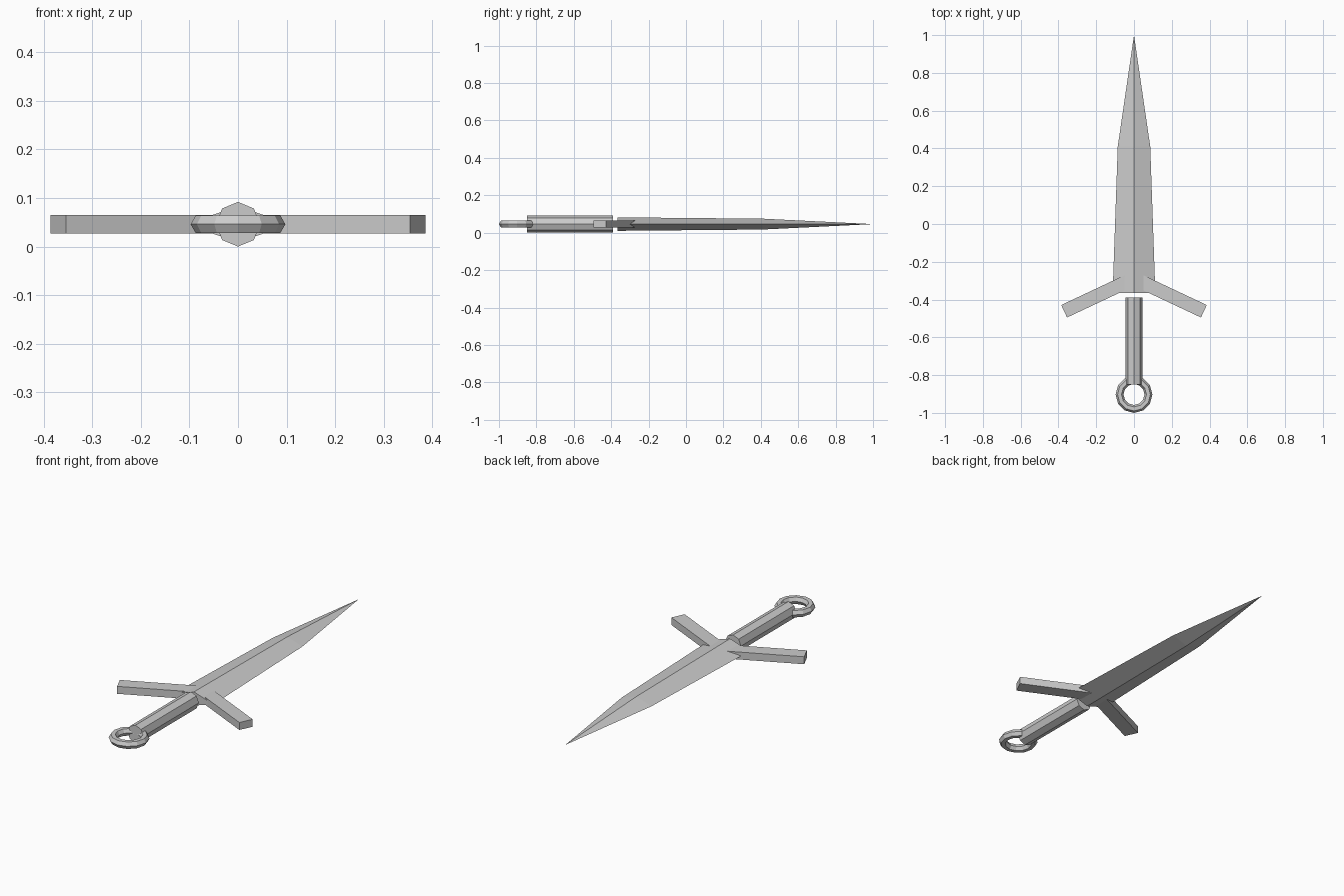
import bpy
import bmesh
from math import radians, cos, sin, pi
from mathutils import Matrix, Vector

cube = bpy.data.objects.get("Cube")
if cube:
    bpy.data.objects.remove(cube, do_unlink=True)

MID = 0.046  # height of the dagger's centre plane

steel = bpy.data.materials.new("grey_steel")
steel.use_nodes = True
steel.diffuse_color = (0.6, 0.6, 0.6, 1)
steel.node_tree.nodes["Principled BSDF"].inputs["Base Color"].default_value = (0.6, 0.6, 0.6, 1)


def add_part(name, bm):
    bmesh.ops.recalc_face_normals(bm, faces=bm.faces)
    mesh = bpy.data.meshes.new(name)
    bm.to_mesh(mesh)
    bm.free()
    mesh.materials.append(steel)
    obj = bpy.data.objects.new(name, mesh)
    bpy.context.collection.objects.link(obj)
    return obj


def bridge(bm, a, b):
    n = len(a)
    for i in range(n):
        bm.faces.new((a[i], a[(i + 1) % n], b[(i + 1) % n], b[i]))


# Blade: diamond sections tapering to a point
bm = bmesh.new()
rings = []
for y, w, h in ((-0.365, 0.113, 0.036), (0.41, 0.086, 0.029)):
    rings.append([bm.verts.new(p) for p in
                  ((w, y, MID), (0, y, MID + h), (-w, y, MID), (0, y, MID - h))])
bridge(bm, *rings)
bm.faces.new(rings[0])
tip = bm.verts.new((0, 1, MID))
for i in range(4):
    bm.faces.new((rings[1][i], rings[1][(i + 1) % 4], tip))
add_part("blade", bm)

# Guard: two square bars swept back towards the grip
for name, side in (("guard_left", 1), ("guard_right", -1)):
    start, end = Vector((side * 0.03, -0.302, MID)), Vector((side * 0.37, -0.462, MID))
    angle = (end - start).xy.angle_signed(Vector((1, 0)))
    bm = bmesh.new()
    bmesh.ops.create_cube(bm, size=1, matrix=Matrix.Translation((start + end) / 2)
                          @ Matrix.Rotation(angle, 4, "Z")
                          @ Matrix.Diagonal(((end - start).length, 0.073, 0.039, 1)))
    add_part(name, bm)

# Grip: octagonal bar with a corner on top
bm = bmesh.new()
bmesh.ops.create_cone(bm, cap_ends=True, segments=8, radius1=MID, radius2=MID, depth=0.46)
top = max(bm.verts, key=lambda v: v.co.x).co
turn = Matrix.Rotation(-math_angle, 4, "Z") if (math_angle := Vector((1, 0)).angle_signed(top.xy)) else Matrix()
bmesh.ops.transform(bm, verts=bm.verts,
                    matrix=Matrix.Translation((0, -0.62, MID)) @ Matrix.Rotation(radians(90), 4, "X"))
add_part("grip", bm)

# Pommel: twelve-sided ring with a hexagonal section
bm = bmesh.new()
loops = []
for i in range(12):
    a = 2 * pi * i / 12
    loop = []
    for j in range(6):
        t = 2 * pi * j / 6
        r = 0.0765 + 0.021 * cos(t)
        loop.append(bm.verts.new((r * cos(a), -0.9025 + r * sin(a), MID + 0.021 * sin(t))))
    loops.append(loop)
for i in range(12):
    bridge(bm, loops[i], loops[(i + 1) % 12])
add_part("pommel_ring", bm)
